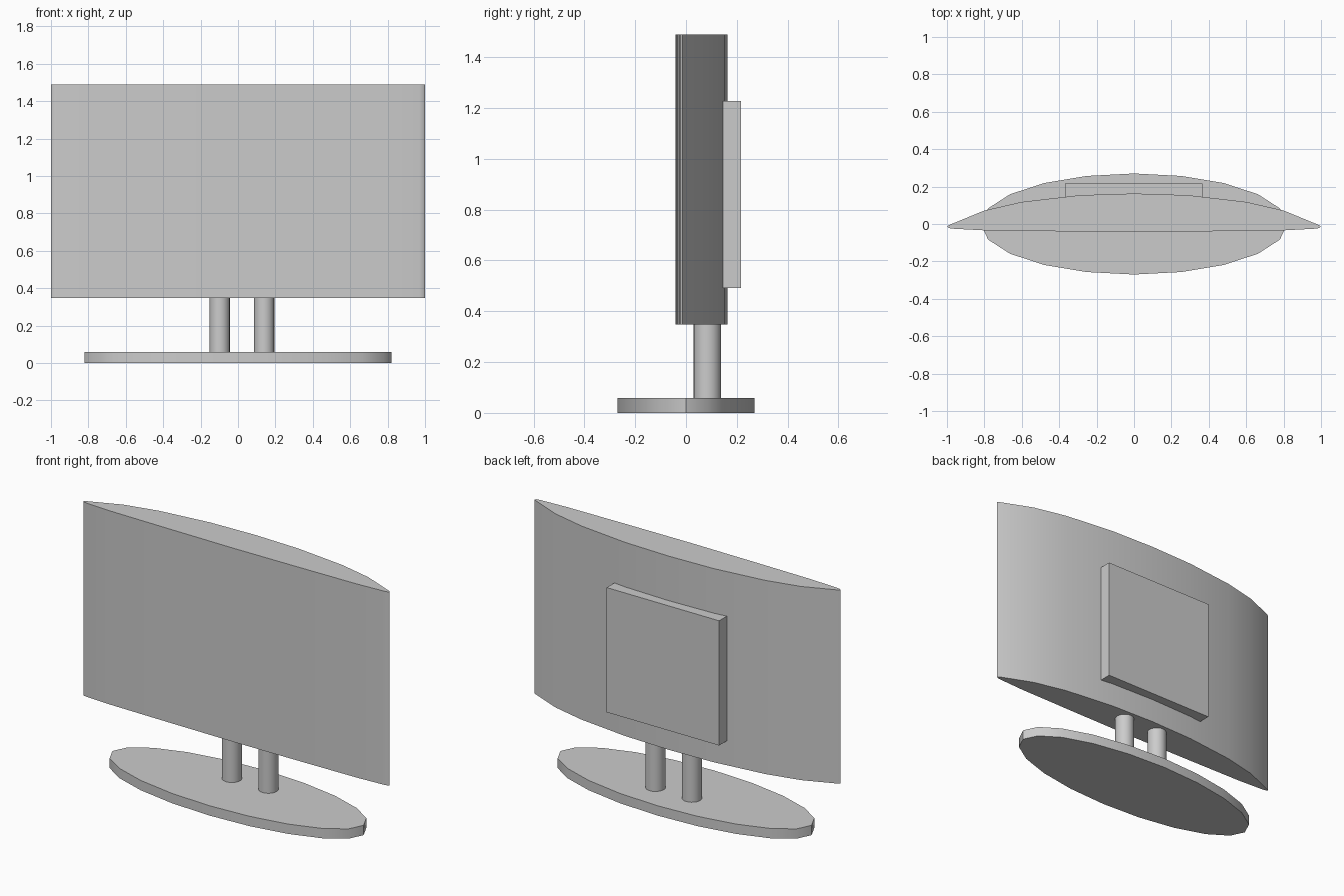
import bpy, bmesh, math

if "Cube" in bpy.data.objects:
    bpy.data.objects.remove(bpy.data.objects["Cube"])


def prism(name, outline, z0, z1, angle=35):
    """Extrude a closed xy outline from z0 up to z1."""
    bm = bmesh.new()
    face = bm.faces.new([bm.verts.new((x, y, z0)) for x, y in outline])
    ext = bmesh.ops.extrude_face_region(bm, geom=[face])
    top = [v for v in ext["geom"] if isinstance(v, bmesh.types.BMVert)]
    bmesh.ops.translate(bm, verts=top, vec=(0, 0, z1 - z0))
    bmesh.ops.recalc_face_normals(bm, faces=bm.faces)
    mesh = bpy.data.meshes.new(name)
    bm.to_mesh(mesh)
    bm.free()
    obj = bpy.data.objects.new(name, mesh)
    bpy.context.collection.objects.link(obj)
    bpy.ops.object.select_all(action='DESELECT')
    obj.select_set(True)
    bpy.context.view_layer.objects.active = obj
    bpy.ops.object.shade_smooth_by_angle(angle=math.radians(angle))
    return obj


def ellipse(cx, cy, rx, ry, sides):
    return [(cx + rx * math.cos(2 * math.pi * i / sides),
             cy + ry * math.sin(2 * math.pi * i / sides)) for i in range(sides)]


# Oval stand
prism("stand_base", ellipse(0, 0, 0.82, 0.27, 20), 0, 0.058)

# Two round posts, set slightly off centre
for name, x in (("left_post", -0.098), ("right_post", 0.14)):
    prism(name, ellipse(x, 0.084, 0.054, 0.054, 24), 0.05, 0.352)

# Screen: nearly flat front, bulging back, thin rounded tips
half = [(0.4, -0.039), (0.8, -0.034), (0.97, -0.025), (0.992, -0.021),
        (1.0, -0.013), (0.985, -0.004), (0.9, 0.031), (0.8, 0.072),
        (0.6, 0.118), (0.29, 0.154)]
outline = ([(0, -0.042)] + half + [(0, 0.163)]
           + [(-x, y) for x, y in reversed(half)])
prism("screen_body", outline, 0.347, 1.49, 50)

# Flat box on the back
prism("rear_housing", [(-0.368, 0.144), (0.366, 0.144),
                       (0.366, 0.217), (-0.368, 0.217)], 0.491, 1.227)
